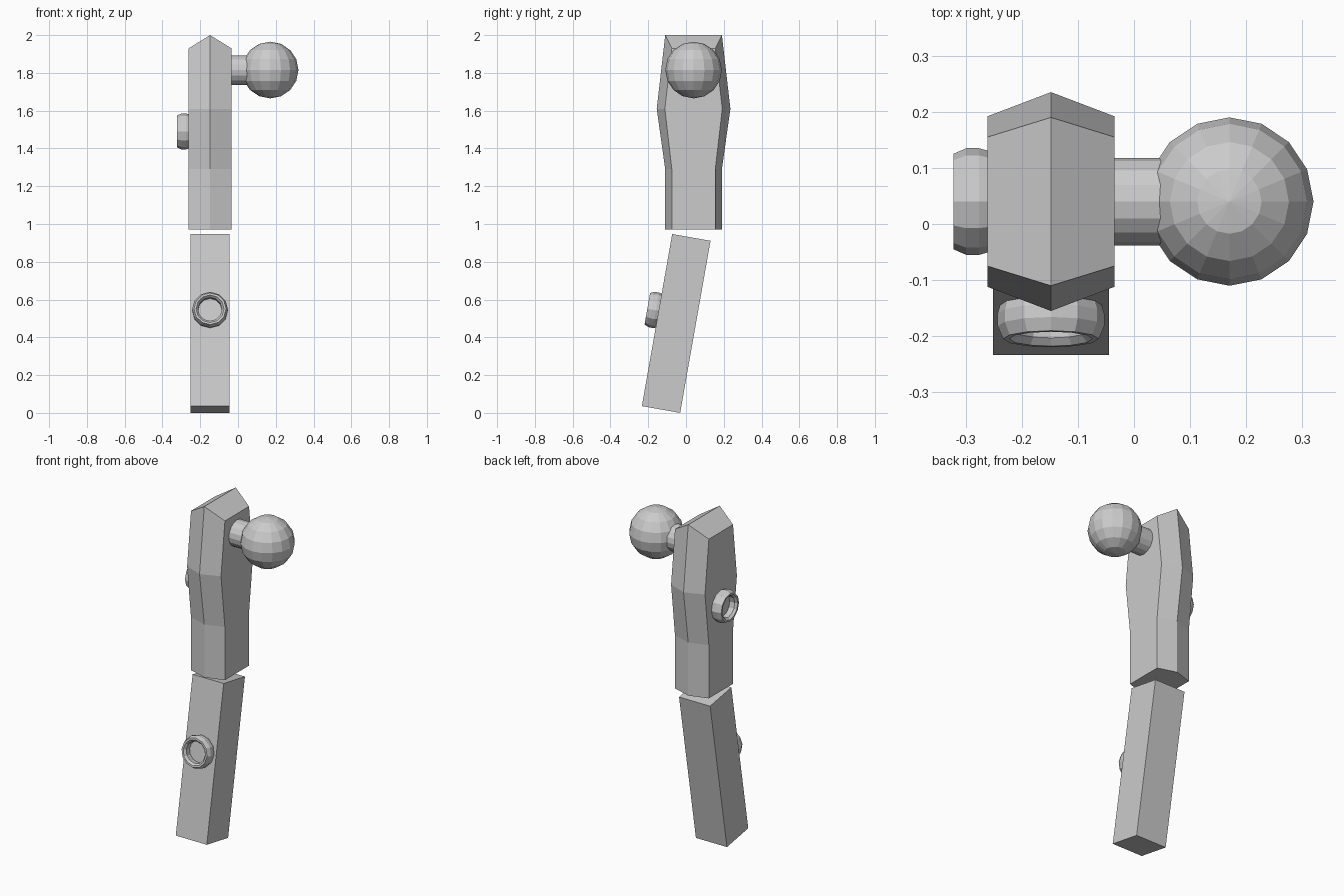
import bpy, bmesh
from math import sin, cos, pi, radians
from mathutils import Matrix, Vector

if "Cube" in bpy.data.objects:
    bpy.data.objects.remove(bpy.data.objects["Cube"])

CX, CY = -0.148, 0.04   # arm centre line


def add_object(name, bm, matrix=Matrix.Identity(4)):
    bmesh.ops.recalc_face_normals(bm, faces=bm.faces)
    mesh = bpy.data.meshes.new(name)
    bm.to_mesh(mesh)
    bm.free()
    ob = bpy.data.objects.new(name, mesh)
    ob.matrix_world = matrix
    bpy.context.collection.objects.link(ob)
    return ob


def lathe(name, profile, sides, matrix):
    """Revolve (radius, height) points around local z and cap both ends."""
    bm = bmesh.new()
    rings = [[bm.verts.new((r * cos(2 * pi * i / sides), r * sin(2 * pi * i / sides), h))
              for i in range(sides)] for r, h in profile]
    for a, b in zip(rings, rings[1:]):
        for i in range(sides):
            j = (i + 1) % sides
            bm.faces.new((a[i], a[j], b[j], b[i]))
    bm.faces.new(rings[0])
    bm.faces.new(rings[-1])
    return add_object(name, bm, matrix)


# Upper arm: hexagonal sections (side z, ridge z, side half depth, ridge half depth)
sections = [(0.97, 0.97, 0.115, 0.15), (1.29, 1.29, 0.115, 0.15),
            (1.61, 1.61, 0.152, 0.195), (1.93, 2.0, 0.115, 0.15)]
W = 0.113
bm = bmesh.new()
loops = []
for zs, zr, s, r in sections:
    pts = [(0, -r, zr), (W, -s, zs), (W, s, zs), (0, r, zr), (-W, s, zs), (-W, -s, zs)]
    loops.append([bm.verts.new((CX + x, CY + y, z)) for x, y, z in pts])
for a, b in zip(loops, loops[1:]):
    for i in range(6):
        j = (i + 1) % 6
        bm.faces.new((a[i], a[j], b[j], b[i]))
bm.faces.new(loops[0])
top = loops[-1]
bm.faces.new(top[0:4])
bm.faces.new(top[3:6] + top[0:1])
add_object("upper_arm", bm)

# Forearm: box leaning back towards the elbow
tilt = Matrix.Rotation(radians(-10), 4, 'X')
bm = bmesh.new()
bmesh.ops.create_cube(bm, size=1)
bmesh.ops.scale(bm, vec=(0.207, 0.206, 0.925), verts=bm.verts)
forearm = Matrix.Translation((CX, -0.052, 0.4735)) @ tilt
add_object("forearm", bm, forearm)

# Shoulder peg and ball
lathe("shoulder_peg", [(0.078, 0), (0.078, 0.16)], 16,
      Matrix.Translation((-0.06, CY, 1.815)) @ Matrix.Rotation(pi / 2, 4, 'Y'))
bm = bmesh.new()
bmesh.ops.create_uvsphere(bm, u_segments=16, v_segments=8, radius=0.15)
add_object("shoulder_ball", bm, Matrix.Translation((0.17, CY, 1.815)))

# Hollow screw sockets on the upper arm side and forearm front
socket = [(0.088, -0.01), (0.095, 0.015), (0.095, 0.038), (0.085, 0.061),
          (0.074, 0.061), (0.063, 0.048), (0.063, 0.015)]
lathe("upper_socket", socket, 12,
      Matrix.Translation((CX - W, CY, 1.49)) @ Matrix.Rotation(-pi / 2, 4, 'Y'))
lathe("forearm_socket", socket, 12,
      forearm @ Matrix.Translation((0, -0.103, 0.05)) @ Matrix.Rotation(pi / 2, 4, 'X'))
